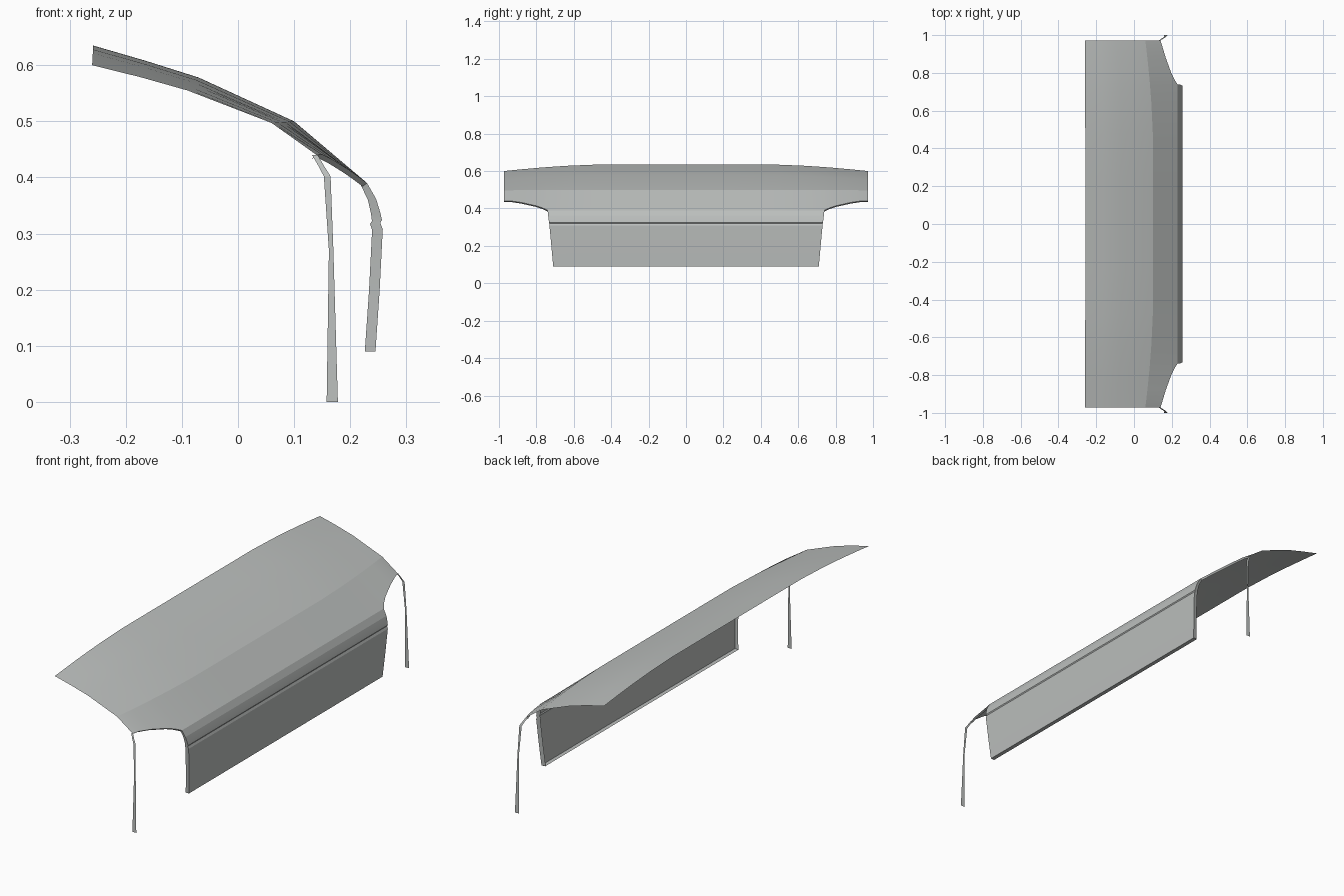
import bpy, math

cube = bpy.data.objects.get("Cube")
if cube:
    bpy.data.objects.remove(cube, do_unlink=True)

grey = bpy.data.materials.new("light grey paint")
grey.use_nodes = True
grey.diffuse_color = (0.5, 0.52, 0.51, 1)
grey.node_tree.nodes["Principled BSDF"].inputs["Base Color"].default_value = (0.5, 0.52, 0.51, 1)


def sheet(name, rows, angle=8):
    """Skin a grid of points, row by row, as one open panel."""
    n = len(rows[0])
    verts = [p for row in rows for p in row]
    faces = [(r * n + c, (r + 1) * n + c, (r + 1) * n + c + 1, r * n + c + 1)
             for r in range(len(rows) - 1) for c in range(n - 1)]
    mesh = bpy.data.meshes.new(name)
    mesh.from_pydata(verts, [], faces)
    mesh.materials.append(grey)
    obj = bpy.data.objects.new(name, mesh)
    bpy.context.collection.objects.link(obj)
    bpy.ops.object.select_all(action='DESELECT')
    obj.select_set(True)
    bpy.context.view_layer.objects.active = obj
    bpy.ops.object.shade_smooth_by_angle(angle=math.radians(angle))
    return obj


def mix(a, b, t):
    return a + (b - a) * t


# Columns across the lid, with the trailing edge sweeping in at the corners
half = [(0, .23, .39), (.25, .23, .39), (.48, .23, .39), (.64, .23, .39),
        (.74, .23, .39), (.765, .214, .402), (.80, .197, .414), (.88, .168, .432),
        (.94, .150, .441), (.972, .140, .440)]
columns = [(-y, x, z) for y, x, z in reversed(half[1:])] + half

# Domed top panel: blends the centre profile into the lower end profile
centre = [(-.258, .635), (-.165, .608), (-.07, .578), (.1, .5)]
end = [(-.26, .60), (-.175, .579), (-.09, .555), (.06, .497)]
rows = []
for (cx, cz), (ex, ez) in zip(centre, end):
    row = []
    for y, _, _ in columns:
        t = max(0, (abs(y) - .45) / .522) ** 1.6
        row.append((mix(cx, ex, t), y, mix(cz, ez, t)))
    rows.append(row)
rows.append([(x, y, z) for y, x, z in columns])
sheet("lid_top", rows)

# Upright rear panel: outer profile as x, z, half width
profile = [(.23, .39, .74), (.246, .362, .737), (.254, .336, .734),
           (.2565, .324, .732), (.2535, .319, .731), (.258, .308, .73),
           (.2525, .2, .72), (.245, .09, .71)]
steps = [i / 6 - 1 for i in range(13)]
sheet("rear_panel", [[(x, w * s, z) for s in steps] for x, z, w in profile])

# Folded hem along the bottom edge
x, z, w = profile[-1]
sheet("bottom_hem", [[(x, w * s, z) for s in steps],
                     [(x - .019, w * s, z) for s in steps]])

for side, label in ((1, "left"), (-1, "right")):
    # Folded hem down the side of the rear panel
    outer = [(px, side * pw, pz) for px, pz, pw in profile]
    inner = [(px - .012 - .007 * min(1, (.39 - pz) / .08), side * (pw - .004), pz - .002 * (pz > .1))
             for px, pz, pw in profile]
    sheet(label + "_side_hem", [outer, inner] if side > 0 else [inner, outer])

    # Thin lip following the swept corner
    corner = [(x, side * y, z) for y, x, z in half[4:]]
    lip = [(x - .008, y, z - .006) for x, y, z in corner]
    sheet(label + "_corner_lip", [lip, corner] if side > 0 else [corner, lip])

    # Flat strip hanging from the corner to the ground
    strip = [(.132, .142, .972, .440), (.143, .153, .980, .421), (.153, .165, .986, .402),
             (.162, .170, .993, .27), (.158, .178, 1, 0)]
    sheet(label + "_hanging_strip",
          [[(b, side * y, z), (a, side * y, z)][::side] for a, b, y, z in strip])
